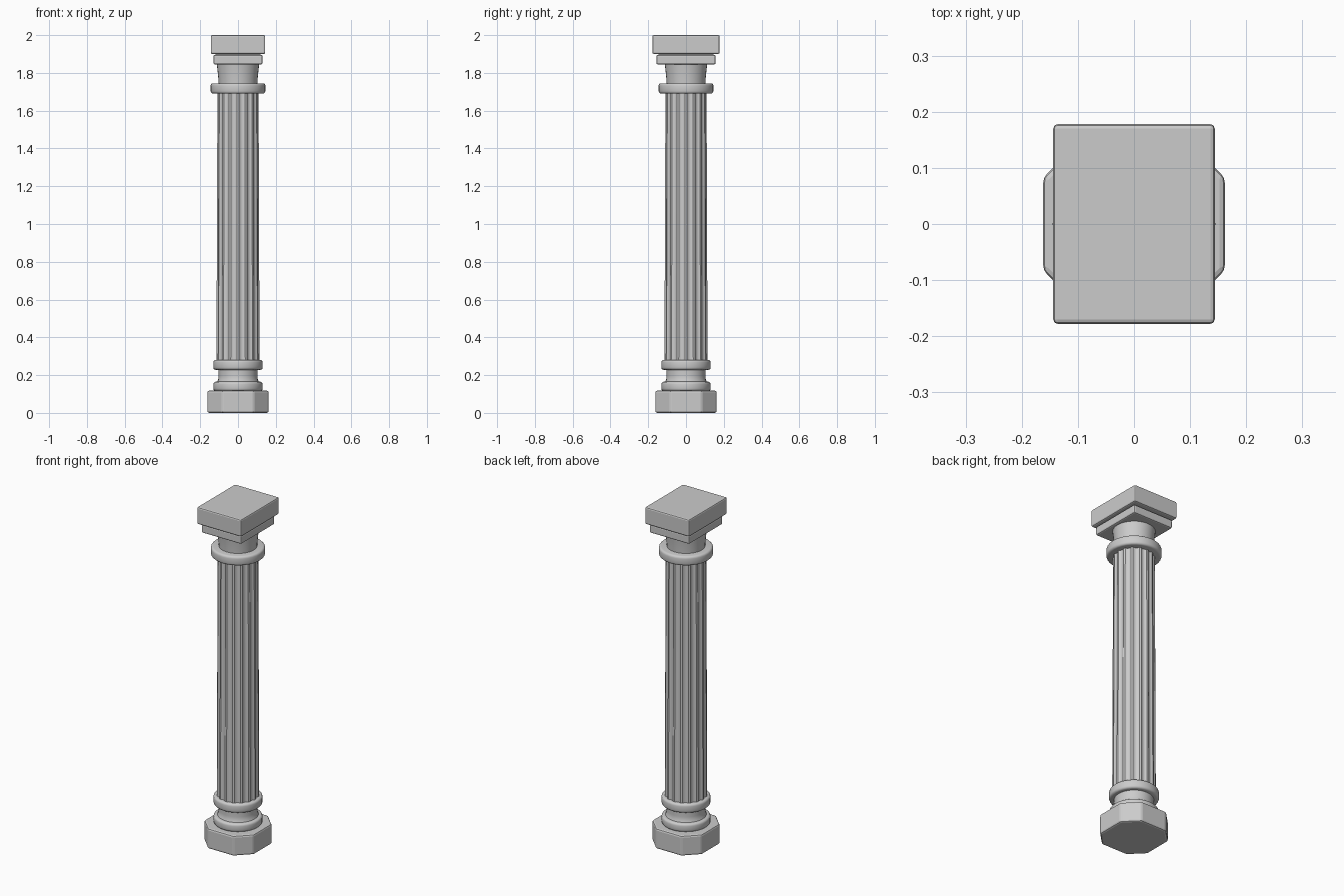
import bpy, bmesh, math

if "Cube" in bpy.data.objects:
    bpy.data.objects.remove(bpy.data.objects["Cube"])


def finish(name, bm, bevel=0.0, segments=2, smooth=True):
    bmesh.ops.recalc_face_normals(bm, faces=bm.faces)
    me = bpy.data.meshes.new(name)
    bm.to_mesh(me)
    bm.free()
    ob = bpy.data.objects.new(name, me)
    bpy.context.collection.objects.link(ob)
    bpy.ops.object.select_all(action='DESELECT')
    bpy.context.view_layer.objects.active = ob
    ob.select_set(True)
    if bevel:
        mod = ob.modifiers.new("bevel", 'BEVEL')
        mod.width, mod.segments = bevel, segments
        mod.limit_method = 'ANGLE'
        mod.angle_limit = math.radians(30)
        bpy.ops.object.modifier_apply(modifier=mod.name)
    if smooth:
        bpy.ops.object.shade_smooth_by_angle(angle=math.radians(35))
    return ob


def stack(name, rings, **kw):
    """Skin a list of closed rings of points, capping both ends."""
    bm = bmesh.new()
    rows = [[bm.verts.new(p) for p in ring] for ring in rings]
    n = len(rows[0])
    for a, b in zip(rows, rows[1:]):
        for i in range(n):
            j = (i + 1) % n
            bm.faces.new((a[i], a[j], b[j], b[i]))
    bm.faces.new(rows[0][::-1])
    bm.faces.new(rows[-1])
    return finish(name, bm, **kw)


def circle(r, z, n=32):
    return [(r * math.cos(math.tau * i / n), r * math.sin(math.tau * i / n), z)
            for i in range(n)]


def lathe(name, profile, **kw):
    return stack(name, [circle(r, z) for r, z in profile], **kw)


def slab(name, hx, hy, z0, z1, bevel):
    outline = [(-hx, -hy), (hx, -hy), (hx, hy), (-hx, hy)]
    return stack(name, [[(x, y, z) for x, y in outline] for z in (z0, z1)],
                 bevel=bevel, smooth=False)


def fluted(r, z, flutes=16, depth=0.008):
    # flat fillet between shallow rounded grooves
    pts = []
    for k in range(flutes):
        for f, d in ((0.0, 0), (0.25, 0), (0.42, 0.75), (0.625, 1), (0.83, 0.75)):
            a = math.tau * (k + f - 0.125) / flutes
            rr = r - depth * d
            pts.append((rr * math.cos(a), rr * math.sin(a), z))
    return pts


# Plinth: square with cut corners
A, C = 0.162, 0.083
octagon = [(A, -C), (A, C), (C, A), (-C, A), (-A, C), (-A, -C), (-C, -A), (C, -A)]
stack("plinth", [[(x, y, z) for x, y in octagon] for z in (0.0, 0.118)],
      bevel=0.01, smooth=False)

# Base mouldings
for name, r, z0, z1 in (("base_ring", 0.131, 0.116, 0.165),
                        ("shaft_foot_ring", 0.131, 0.228, 0.281),
                        ("necking_ring", 0.145, 1.69, 1.745)):
    lathe(name, [(r, z0), (r, z1)], bevel=0.013, segments=3)
lathe("base_neck", [(0.112, 0.16), (0.105, 0.175), (0.103, 0.195), (0.105, 0.235)])

# Fluted shaft, slightly tapered
stack("shaft", [fluted(r, z) for r, z in
                ((0.114, 0.27), (0.113, 0.6), (0.111, 1.15), (0.109, 1.70))])

# Capital: flared neck and two rectangular slabs
lathe("capital_neck", [(0.102, 1.735), (0.104, 1.77), (0.108, 1.81), (0.113, 1.85)])
slab("lower_abacus", 0.13, 0.157, 1.845, 1.895, 0.008)
slab("abacus_joint", 0.118, 0.145, 1.89, 1.905, 0)
slab("upper_abacus", 0.144, 0.178, 1.90, 2.0, 0.008)
